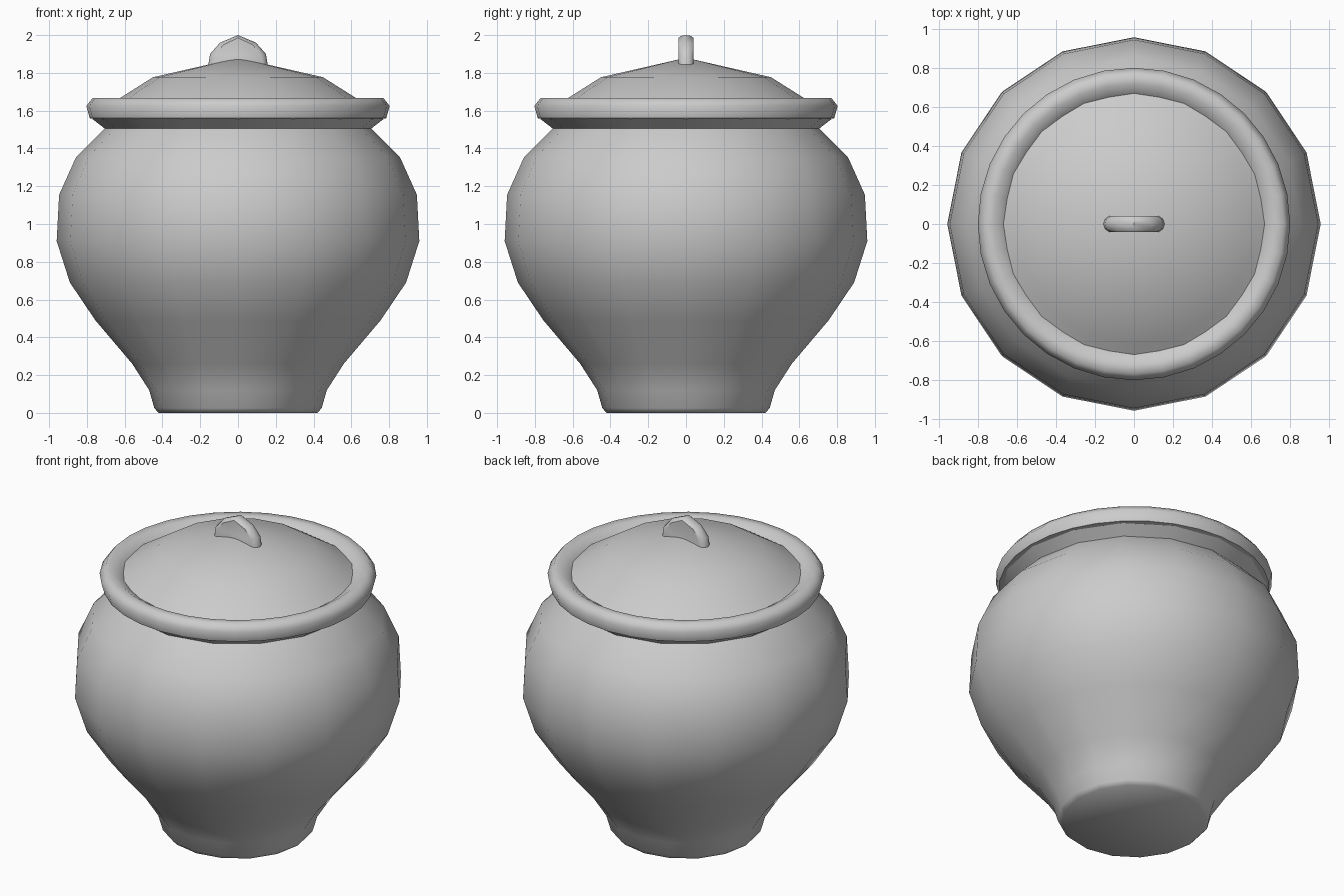
import bpy, bmesh, math

if "Cube" in bpy.data.objects:
    bpy.data.objects.remove(bpy.data.objects["Cube"])


def finish(name, bm, angle):
    bmesh.ops.remove_doubles(bm, verts=bm.verts, dist=1e-5)
    bmesh.ops.recalc_face_normals(bm, faces=bm.faces)
    me = bpy.data.meshes.new(name)
    bm.to_mesh(me)
    bm.free()
    ob = bpy.data.objects.new(name, me)
    bpy.context.collection.objects.link(ob)
    bpy.ops.object.select_all(action='DESELECT')
    ob.select_set(True)
    bpy.context.view_layer.objects.active = ob
    bpy.ops.object.shade_smooth_by_angle(angle=math.radians(angle))
    return ob


def lathe(name, profile, sides, angle=50, closed=False):
    """Revolve (radius, z) points around the z axis."""
    bm = bmesh.new()
    rings = []
    for r, z in profile:
        rings.append([bm.verts.new((r * math.cos(2 * math.pi * i / sides),
                                    r * math.sin(2 * math.pi * i / sides), z))
                      for i in range(sides)] if r > 0 else [bm.verts.new((0, 0, z))])
    pairs = list(zip(rings, rings[1:]))
    if closed:
        pairs.append((rings[-1], rings[0]))
    for a, b in pairs:
        for i in range(sides):
            j = (i + 1) % sides
            if len(a) == 1:
                bm.faces.new((a[0], b[j], b[i]))
            elif len(b) == 1:
                bm.faces.new((a[i], a[j], b[0]))
            else:
                bm.faces.new((a[i], a[j], b[j], b[i]))
    return finish(name, bm, angle)


# Pot body with foot, belly and neck
lathe("pot_body", [(0, 0.005), (0.42, 0.0), (0.443, 0.025), (0.47, 0.12), (0.56, 0.26),
                   (0.755, 0.49), (0.89, 0.69), (0.96, 0.91), (0.947, 1.155),
                   (0.857, 1.355), (0.705, 1.505), (0.77, 1.555), (0.70, 1.60)], 16, 55)

# Rounded rim
lathe("pot_rim", [(0.68, 1.545), (0.785, 1.56), (0.803, 1.625), (0.77, 1.667),
                  (0.72, 1.667), (0.66, 1.63), (0.63, 1.58)], 32, 60, closed=True)

# Domed lid
lathe("lid", [(0, 1.88), (0.45, 1.777), (0.62, 1.67), (0.69, 1.625),
              (0.66, 1.60), (0, 1.60)], 16, 40)

# Lid handle: half disc with a bevelled edge
half = [(0.158, 0), (0.148, 0.06), (0.095, 0.12)]
arc = half + [(0, 0.16)] + [(-x, z) for x, z in reversed(half)]
bm = bmesh.new()
layers = []
for y, s in ((-0.04, 0.82), (-0.025, 0.95), (0, 1), (0.025, 0.95), (0.04, 0.82)):
    layers.append([bm.verts.new((x * s, y, 1.84 + z * (s * 0.5 + 0.5))) for x, z in arc])
for a, b in zip(layers, layers[1:]):
    for i in range(len(arc)):
        j = (i + 1) % len(arc)
        bm.faces.new((a[i], a[j], b[j], b[i]))
bm.faces.new(layers[0])
bm.faces.new(layers[-1])
finish("lid_handle", bm, 40)
